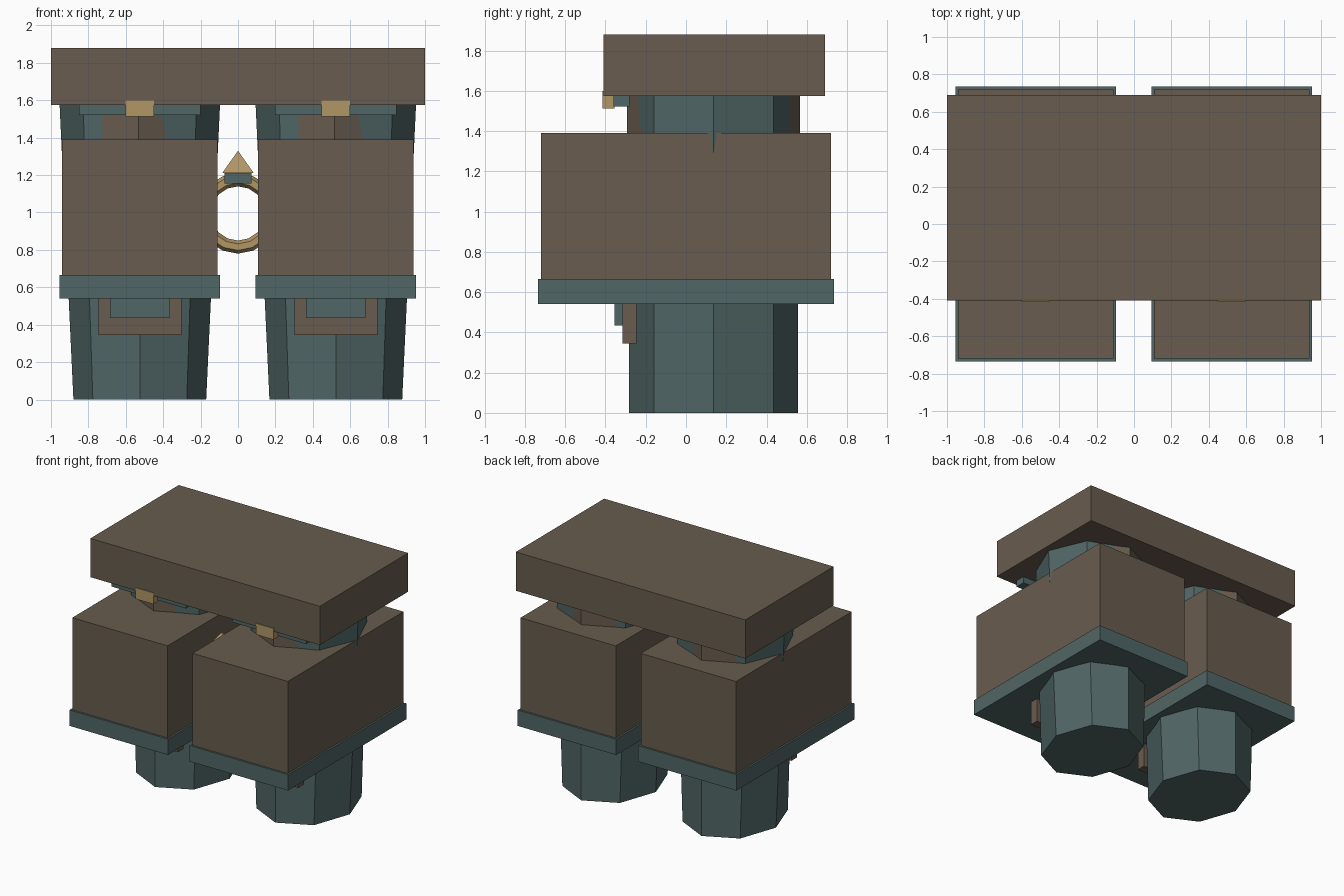
import bpy, math
from mathutils import Matrix

if "Cube" in bpy.data.objects:
    bpy.data.objects.remove(bpy.data.objects["Cube"])


def material(name, srgb):
    m = bpy.data.materials.new(name)
    lin = [((c / 255 + 0.055) / 1.055) ** 2.4 for c in srgb]
    m.diffuse_color = (*lin, 1)
    m.use_nodes = True
    m.node_tree.nodes["Principled BSDF"].inputs["Base Color"].default_value = m.diffuse_color
    return m


BROWN = material("leather brown", (104, 92, 78))
TEAL = material("dark teal", (80, 102, 101))
GOLD = material("dull gold", (176, 150, 100))


def finish(name, mat):
    ob = bpy.context.object
    ob.name = name
    ob.data.materials.append(mat)
    return ob


def box(name, mat, x, y, z):
    """Box from (min, max) pairs on each axis."""
    bpy.ops.mesh.primitive_cube_add(size=1)
    ob = finish(name, mat)
    lo, hi = zip(x, y, z)
    ob.data.transform(Matrix.Translation([(a + b) / 2 for a, b in zip(lo, hi)])
                      @ Matrix.Diagonal([b - a for a, b in zip(lo, hi)] + [1]))
    return ob


def octagon(name, mat, centre, rx_low, rx_high, ry, z0, z1):
    """Eight-sided column that tapers only across its width."""
    bpy.ops.mesh.primitive_cylinder_add(vertices=8, radius=1, depth=1)
    ob = finish(name, mat)
    for v in ob.data.vertices:
        top = v.co.z > 0
        v.co.x = centre[0] + v.co.x * (rx_high if top else rx_low)
        v.co.y = centre[1] + v.co.y * ry
        v.co.z = z1 if top else z0
    return ob


# Wide slab across the top
box("top_slab", BROWN, (-1, 1), (-0.41, 0.69), (1.575, 1.88))

# Two matching legs
for side, cx in (("left", -0.525), ("right", 0.523)):
    def span(half):
        return (cx - half, cx + half)

    octagon(side + "_leg", TEAL, (cx, 0.137), 0.355, 0.43, 0.42, 0, 1.6)
    octagon(side + "_leg_wrap", BROWN, (cx - 0.007, 0.137), 0.378, 0.378, 0.43, 1.1, 1.6)
    box(side + "_block", BROWN, span(0.415), (-0.72, 0.72), (0.66, 1.39))
    box(side + "_block_rim", TEAL, span(0.429), (-0.735, 0.735), (0.54, 0.665))
    # Plates on the front of the leg, below the block
    box(side + "_lower_plate", BROWN, span(0.222), (-0.315, -0.245), (0.345, 0.6))
    box(side + "_lower_inset", TEAL, span(0.16), (-0.355, -0.31), (0.435, 0.6))
    # Strap and clasp under the slab
    box(side + "_strap", TEAL, span(0.324), (-0.36, -0.28), (1.522, 1.6))
    box(side + "_clasp", GOLD, span(0.077), (-0.415, -0.355), (1.512, 1.6))

# Ring between the blocks, with a setting and a pointed stud
RING_Y = -0.2
bpy.ops.mesh.primitive_torus_add(major_segments=16, minor_segments=6,
                                 major_radius=0.18, minor_radius=0.035)
ring = finish("ring", GOLD)
ring.data.transform(Matrix.Translation((0, RING_Y, 0.995))
                    @ Matrix.Rotation(math.pi / 2, 4, 'X'))
box("stud_setting", TEAL, (-0.072, 0.072), (RING_Y - 0.072, RING_Y + 0.072), (1.155, 1.212))
bpy.ops.mesh.primitive_cone_add(vertices=4, radius1=0.085 * math.sqrt(2), depth=0.12)
stud = finish("pointed_stud", GOLD)
stud.data.transform(Matrix.Translation((0, RING_Y, 1.27))
                    @ Matrix.Rotation(math.pi / 4, 4, 'Z'))
